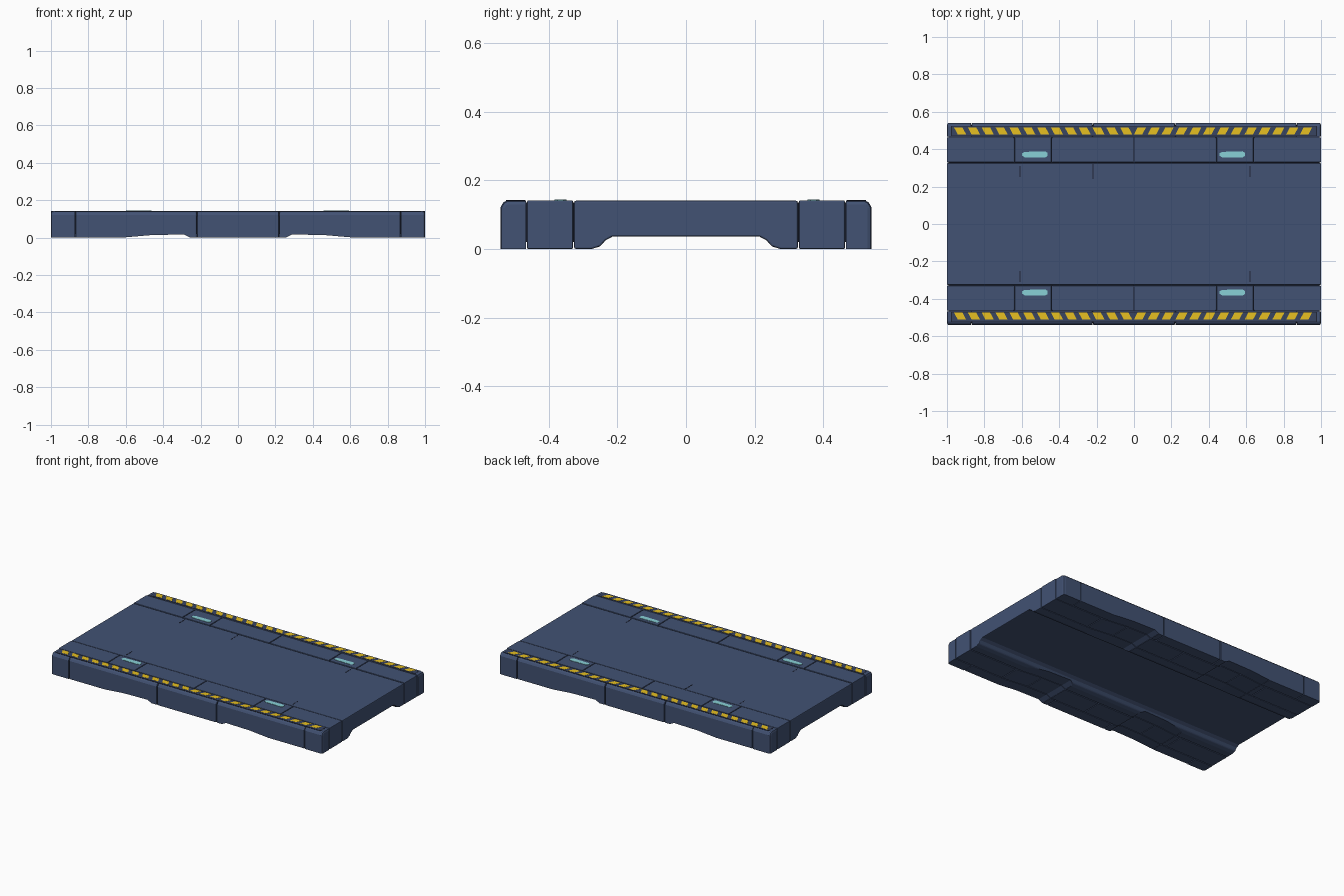
import bpy, bmesh, math
from mathutils import Vector

if "Cube" in bpy.data.objects:
    bpy.data.objects.remove(bpy.data.objects["Cube"])


def material(name, rgb):
    m = bpy.data.materials.new(name)
    m.diffuse_color = (*rgb, 1)
    m.use_nodes = True
    m.node_tree.nodes["Principled BSDF"].inputs["Base Color"].default_value = m.diffuse_color
    return m


NAVY = material("navy metal", (0.054, 0.084, 0.172))
BED = material("deep navy", (0.040, 0.058, 0.120))
DARK = material("dark seam", (0.014, 0.018, 0.036))
YELLOW = material("hazard yellow", (0.84, 0.55, 0.016))
TEAL = material("teal light", (0.25, 0.64, 0.68))
TOP = 0.142
GAP = 0.002


def add_prism(bm, profile, extrude):
    """Extrude a closed list of 3D points along a vector."""
    face = bm.faces.new([bm.verts.new(p) for p in profile])
    out = bmesh.ops.extrude_face_region(bm, geom=[face])
    moved = [g for g in out["geom"] if isinstance(g, bmesh.types.BMVert)]
    bmesh.ops.translate(bm, verts=moved, vec=Vector(extrude))


def add_box(bm, x0, x1, y0, y1, z0, z1):
    add_prism(bm, [(x0, y0, z0), (x1, y0, z0), (x1, y1, z0), (x0, y1, z0)], (0, 0, z1 - z0))


def finish(bm, name, mat, bevel=0, cutter=None):
    bmesh.ops.recalc_face_normals(bm, faces=bm.faces[:])
    me = bpy.data.meshes.new(name)
    bm.to_mesh(me)
    bm.free()
    ob = bpy.data.objects.new(name, me)
    bpy.context.collection.objects.link(ob)
    me.materials.append(mat)
    if bevel:
        b = ob.modifiers.new("bevel", "BEVEL")
        b.width, b.segments, b.limit_method = bevel, 2, "ANGLE"
    if cutter:
        c = ob.modifiers.new("notch", "BOOLEAN")
        c.operation, c.object, c.solver = "DIFFERENCE", cutter, "EXACT"
    return ob


# Cutter for the shallow notches under the long sides
bm = bmesh.new()
for s in (-1, 1):
    add_prism(bm, [(s * x, -0.8, z) for x, z in
                   ((0.26, -0.02), (0.26, 0.002), (0.29, 0.017), (0.46, 0.014), (0.60, 0.002), (0.60, -0.02))],
              (0, 1.6, 0))
notch = finish(bm, "notch_cutter", NAVY)
notch.hide_render = True
notch.display_type = "WIRE"

# Central deck with sloped feet along both long edges
half = [(0.326, 0.0), (0.275, 0.0), (0.25, 0.008), (0.235, 0.025), (0.215, 0.036)]
profile = [(-1, y, z) for y, z in half] + [(-1, -y, z) for y, z in reversed(half)]
profile += [(-1, -0.326, TOP - 0.001), (-1, 0.326, TOP - 0.001)]
bm = bmesh.new()
add_prism(bm, profile, (2, 0, 0))
finish(bm, "deck", NAVY, 0.005, notch)

# Dark core that shows through the seams
bm = bmesh.new()
for s in (-1, 1):
    add_box(bm, -0.992, 0.992, s * 0.31, s * 0.530, 0.02, 0.112)
    add_box(bm, -0.992, 0.992, s * 0.31, s * 0.50, 0.10, TOP - 0.007)
finish(bm, "seam_core", DARK)

for s, side in ((-1, "front"), (1, "back")):
    # Inner row of floor panels
    bm = bmesh.new()
    xs = [-1, -0.64, -0.44, 0, 0.44, 0.64, 1]
    for a, b in zip(xs, xs[1:]):
        add_box(bm, a + (GAP if a > -1 else 0), b - (GAP if b < 1 else 0),
                s * 0.330, s * 0.463, 0, TOP)
    finish(bm, side + "_panels", NAVY, 0.003, notch)

    # Outer edge blocks with a chamfered top edge, rounder at the corners
    middle, corner = bmesh.new(), bmesh.new()
    xs = [-1, -0.87, -0.22, 0.22, 0.87, 1]
    for a, b in zip(xs, xs[1:]):
        end = a == -1 or b == 1
        x0, x1 = a + (GAP if a > -1 else 0), b - (GAP if b < 1 else 0)
        # on corner blocks the end profile shrinks to slope the outer end
        pts = ((0.467, 0), (0.541, 0), (0.541, 0.122), (0.533, 0.136), (0.522, TOP), (0.467, TOP))
        m = corner if end else middle
        add_prism(m, [(x0, s * y, z) for y, z in pts], (x1 - x0, 0, 0))
    # chamfer the outermost top and vertical edges of the corner blocks
    edges = [e for e in corner.edges
             if all(abs(v.co.x) > 0.99 and v.co.z > 0.1 for v in e.verts)
             or all(abs(v.co.x) > 0.99 and abs(v.co.y) > 0.54 for v in e.verts)]
    edges = [e for e in edges if min(abs(v.co.y) for v in e.verts) > 0.5
             or abs(e.verts[0].co.z - e.verts[1].co.z) < 0.001]
    bmesh.ops.bevel(corner, geom=edges, offset=0.012, segments=2, profile=0.5, affect="EDGES")
    finish(middle, side + "_edge_blocks", NAVY, 0.004, notch)
    finish(corner, side + "_corner_blocks", NAVY)

    # Dark frame and bed for the hazard strip
    bm = bmesh.new()
    add_box(bm, -0.978, 0.978, s * 0.470, s * 0.525, TOP - 0.004, TOP + 0.0004)
    finish(bm, side + "_strip_frame", DARK)
    bm = bmesh.new()
    add_box(bm, -0.974, 0.974, s * 0.473, s * 0.522, TOP - 0.004, TOP + 0.0010)
    finish(bm, side + "_strip_bed", BED)

    # Slanted hazard stripes, leaning outward from the middle
    bm = bmesh.new()
    n = 26
    for i in range(n):
        x = -0.93 + 1.85 * i / (n - 1)
        lean = math.copysign(0.010, x)
        w = 0.0225
        yc = 0.498 if s > 0 else -0.492
        y0, y1 = yc - 0.019, yc + 0.019
        z = TOP - 0.002
        add_prism(bm, [(x - w - lean, y0, z), (x + w - lean, y0, z),
                       (x + w + lean, y1, z), (x - w + lean, y1, z)], (0, 0, 0.0037))
    finish(bm, side + "_hazard_stripes", YELLOW)

    # Teal lamps set in the floor panels
    bm = bmesh.new()
    y = 0.372 if s > 0 else -0.366
    outline = [(-1, -.4), (-.8, -.9), (.8, -1), (1, -.5), (1, .5), (.8, 1), (-.8, .8), (-1, .4)]
    for x in (-0.53, 0.525):
        add_prism(bm, [(x + u * 0.068, y + v * 0.017, TOP - 0.003) for u, v in outline], (0, 0, 0.005))
    finish(bm, side + "_lamps", TEAL)

# Short worn seam lines on the deck
bm = bmesh.new()
for s in (-1, 1):
    for x in (-0.61, 0.62):
        add_box(bm, x - 0.002, x + 0.002, s * 0.25, s * 0.31, TOP - 0.004, TOP)
add_box(bm, -0.221, -0.217, 0.24, 0.32, TOP - 0.004, TOP)
finish(bm, "deck_seam_lines", DARK)
